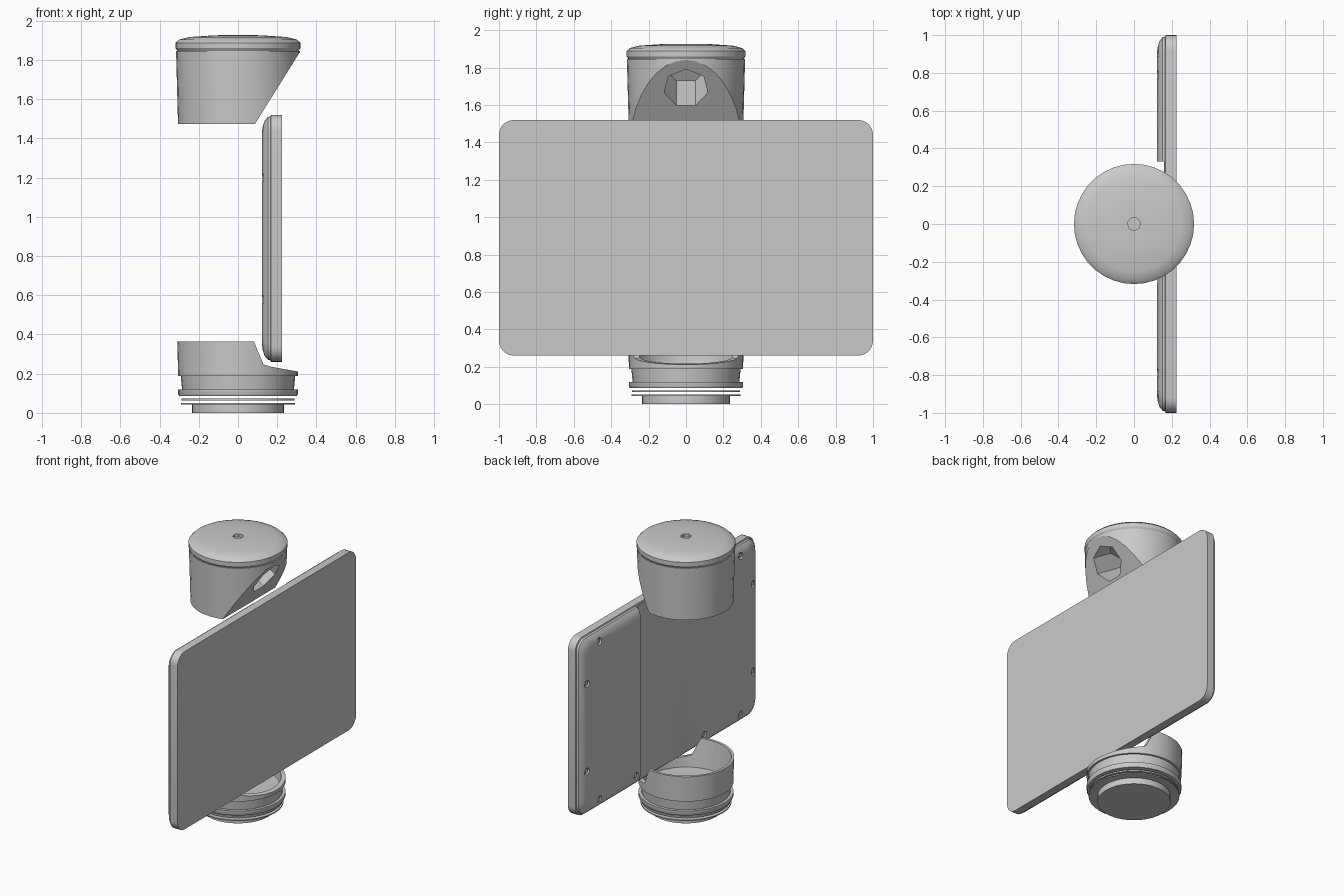
import bpy, bmesh, math
from mathutils import Matrix, Vector

cube = bpy.data.objects.get("Cube")
if cube:
    bpy.data.objects.remove(cube, do_unlink=True)

grey = bpy.data.materials.new("light grey")
grey.use_nodes = True
COLOUR = (0.59, 0.59, 0.59, 1)
grey.diffuse_color = COLOUR
grey.node_tree.nodes["Principled BSDF"].inputs["Base Color"].default_value = COLOUR


def finish(name, bm):
    bmesh.ops.recalc_face_normals(bm, faces=bm.faces)
    mesh = bpy.data.meshes.new(name)
    bm.to_mesh(mesh)
    bm.free()
    mesh.materials.append(grey)
    obj = bpy.data.objects.new(name, mesh)
    bpy.context.collection.objects.link(obj)
    return obj


def loft(name, rings):
    """Join equal-length loops of points and cap both ends."""
    bm = bmesh.new()
    loops = [[bm.verts.new(p) for p in ring] for ring in rings]
    for a, b in zip(loops, loops[1:]):
        for i in range(len(a)):
            j = (i + 1) % len(a)
            bm.faces.new((a[i], a[j], b[j], b[i]))
    bm.faces.new(loops[0])
    bm.faces.new(loops[-1])
    return finish(name, bm)


def lathe(name, profile, sides=36):
    """Stack of circles from (radius, height) pairs."""
    turn = [math.tau * i / sides for i in range(sides)]
    return loft(name, [[(r * math.cos(t), r * math.sin(t), z) for t in turn]
                       for r, z in profile])


def prism(name, outline, half_width):
    """Outline in the x-z plane extended along y."""
    return loft(name, [[(x, y, z) for x, z in outline]
                       for y in (-half_width, half_width)])


def rod(name, centre, direction, radius, length, sides):
    bm = bmesh.new()
    turn = Vector(direction).to_track_quat("Z", "Y").to_matrix().to_4x4()
    bmesh.ops.create_cone(bm, cap_ends=True, segments=sides, radius1=radius,
                          radius2=radius, depth=length,
                          matrix=Matrix.Translation(centre) @ turn)
    return finish(name, bm)


def select_only(obj):
    bpy.ops.object.select_all(action="DESELECT")
    bpy.context.view_layer.objects.active = obj
    obj.select_set(True)


def cut(obj, cutter):
    mod = obj.modifiers.new("cut", "BOOLEAN")
    mod.operation = "DIFFERENCE"
    mod.solver = "EXACT"
    mod.object = cutter
    select_only(obj)
    bpy.ops.object.modifier_apply(modifier=mod.name)
    bpy.data.objects.remove(cutter, do_unlink=True)


def smooth(obj):
    select_only(obj)
    bpy.ops.object.shade_smooth_by_angle(angle=math.radians(30))


# Wide display panel with a rounded back
def panel_loop(x, inset):
    points = []
    radius, steps = 0.08, 6
    for k, (sy, sz) in enumerate([(1, 1), (-1, 1), (-1, -1), (1, -1)]):
        for s in range(steps + 1):
            t = math.pi / 2 * (k + s / steps)
            points.append((x, sy * (1 - inset - radius) + radius * math.cos(t),
                           0.89 + sz * (0.63 - inset - radius) + radius * math.sin(t)))
    return points


panel = loft("display_panel", [panel_loop(x, inset) for x, inset in
             [(0.225, 0), (0.168, 0), (0.165, 0.008), (0.152, 0.011),
              (0.137, 0.028), (0.127, 0.055), (0.122, 0.09)]])
# Recessed middle of the back, running out gently on one side
recess = [(0.05, 0.33), (0.16, 0.33), (0.16, 0), (0.121, -0.33), (0.05, -0.33)]
cut(panel, loft("recess_cutter", [[(x, y, z) for x, y in recess] for z in (0, 2)]))

# Screws sunk into the back of the panel
spots = [(0.79, 1.45), (0.93, 1.2), (0.93, 0.58), (0.79, 0.33), (0.38, 0.34)]
for side, label in ((1, "left"), (-1, "right")):
    for n, (y, z) in enumerate(spots):
        cut(panel, rod("hole_cutter", (0.12, side * y, z), (1, 0, 0), 0.024, 0.04, 12))
        rod(f"screw_{label}_{n + 1}", (0.136, side * y, z), (1, 0, 0), 0.016, 0.014, 6)
smooth(panel)

# Upper head, sliced at a slant on the panel side
head = lathe("upper_head", [(0.306, 1.473), (0.316, 1.845)])
cut(head, prism("slant_cutter", [(0.056, 1.425), (0.331, 1.865), (0.6, 1.865), (0.6, 1.425)], 0.5))
# Deep socket in the slanted face
cut(head, rod("socket_cutter", (0.22, 0, 1.69), (0.85, 0, -0.53), 0.12, 0.5, 7))
smooth(head)

# Flat lid with a chamfered rim and a small centre hole
lid = lathe("head_lid", [(0.306, 1.842), (0.318, 1.86), (0.318, 1.888),
                         (0.3, 1.904), (0.25, 1.917), (0.12, 1.926), (0.06, 1.927)])
cut(lid, rod("lid_hole_cutter", (0, 0, 1.93), (0, 0, 1), 0.035, 0.05, 7))
smooth(lid)

# Hollow lower cup, cut down on the panel side
cup = lathe("lower_cup", [(0.285, 0.118), (0.292, 0.187), (0.305, 0.187),
                          (0.31, 0.365), (0.292, 0.365), (0.27, 0.165)])
cut(cup, prism("step_cutter", [(0.075, 0.38), (0.13, 0.247), (0.17, 0.235),
                               (0.3, 0.212), (0.4, 0.2), (0.4, 0.38)], 0.5))
smooth(cup)

# Stacked base parts
for name, profile in {
    "base_collar": [(0.3, 0.086), (0.305, 0.095), (0.305, 0.12)],
    "seal_ring": [(0.288, 0.064), (0.288, 0.074)],
    "base_plate": [(0.292, 0.043), (0.292, 0.051)],
    "foot": [(0.235, 0), (0.235, 0.043)],
}.items():
    smooth(lathe(name, profile))
